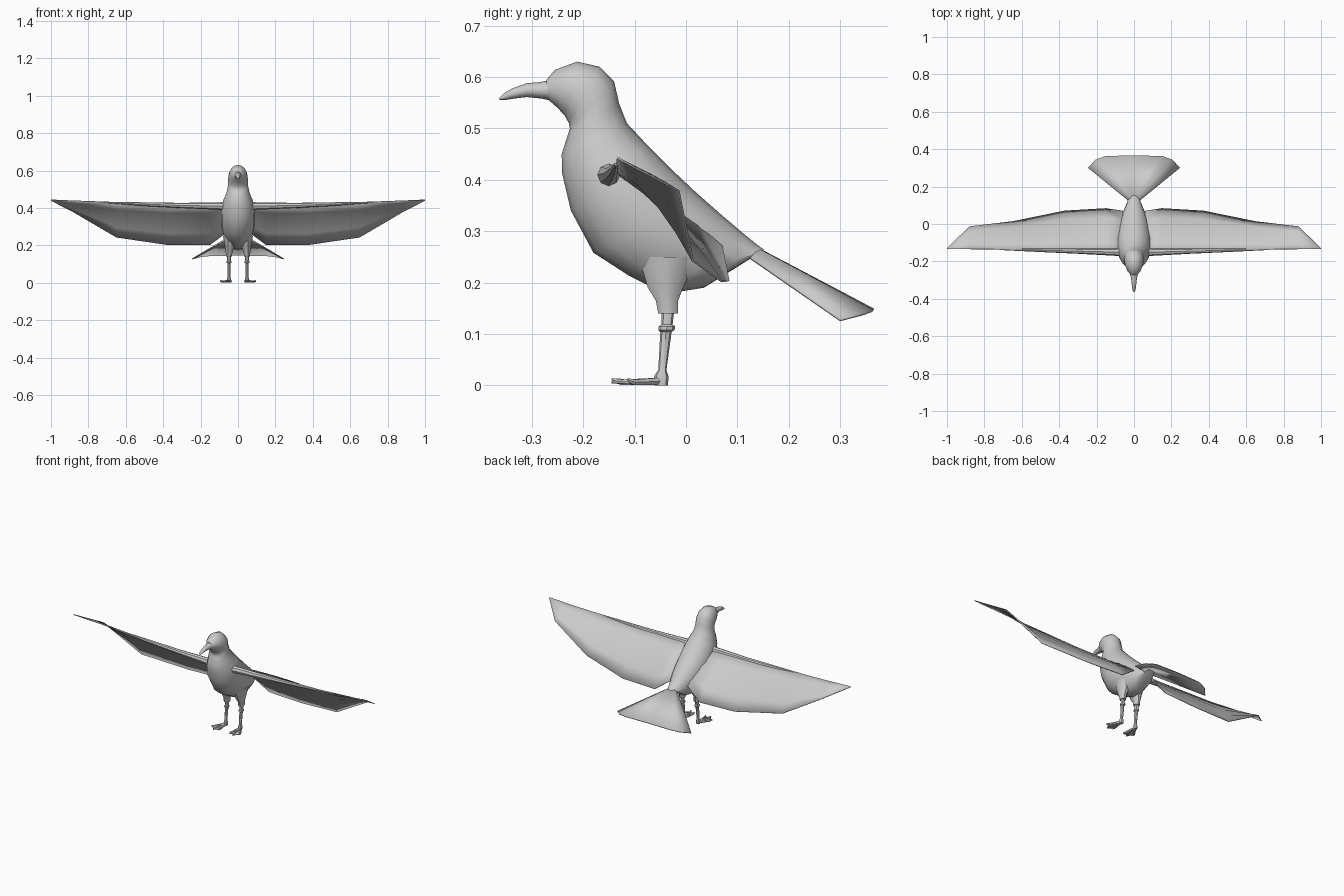
import bpy, math
from mathutils import Vector as V

if "Cube" in bpy.data.objects:
    bpy.data.objects.remove(bpy.data.objects["Cube"])

grey = bpy.data.materials.new("plain grey")
grey.diffuse_color = (0.6, 0.6, 0.6, 1)
grey.use_nodes = True
grey.node_tree.nodes["Principled BSDF"].inputs["Base Color"].default_value = grey.diffuse_color


def make(name, verts, faces, mirror=False, thick=0, angle=40):
    me = bpy.data.meshes.new(name)
    me.from_pydata([tuple(v) for v in verts], [], faces)
    ob = bpy.data.objects.new(name, me)
    bpy.context.collection.objects.link(ob)
    me.materials.append(grey)
    bpy.ops.object.select_all(action='DESELECT')
    ob.select_set(True)
    bpy.context.view_layer.objects.active = ob
    bpy.ops.object.mode_set(mode='EDIT')
    bpy.ops.mesh.select_all(action='SELECT')
    bpy.ops.mesh.normals_make_consistent(inside=False)
    bpy.ops.object.mode_set(mode='OBJECT')
    bpy.ops.object.shade_smooth_by_angle(angle=math.radians(angle))
    if thick:
        s = ob.modifiers.new("thickness", 'SOLIDIFY')
        s.thickness, s.offset = thick, 0
    if mirror:
        ob.modifiers.new("mirror", 'MIRROR')
    return ob


def loft(name, rings, n, **kw):
    """Skin rings given as (centre, half axis a, half axis b)."""
    verts, faces = [], []
    for c, a, b in rings:
        for i in range(n):
            t = math.tau * i / n
            verts.append(V(c) + V(a) * math.cos(t) + V(b) * math.sin(t))
    for r in range(len(rings) - 1):
        for i in range(n):
            j = (i + 1) % n
            faces.append((r * n + i, r * n + j, (r + 1) * n + j, (r + 1) * n + i))
    faces.append(tuple(range(n)))
    faces.append(tuple(range((len(rings) - 1) * n, len(rings) * n)))
    return make(name, verts, faces, **kw)


def profile_loft(name, sections, n):
    """Sections: upper y, z, lower y, z, half width."""
    rings = []
    for ty, tz, by, bz, w in sections:
        t, b = V((0, ty, tz)), V((0, by, bz))
        rings.append(((t + b) / 2, (t - b) / 2, (w, 0, 0)))
    return loft(name, rings, n)


# head and body in one skin, from the face to the tail root
profile_loft("body", [
    (-.272, .594, -.268, .556, .020), (-.255, .614, -.250, .540, .034),
    (-.212, .630, -.236, .525, .047), (-.168, .620, -.228, .510, .052),
    (-.140, .592, -.226, .500, .053), (-.130, .548, -.230, .488, .054),
    (-.115, .510, -.242, .450, .062), (-.072, .464, -.241, .412, .080),
    (-.030, .422, -.224, .340, .092), (.020, .375, -.180, .258, .092),
    (.070, .331, -.112, .214, .082), (.110, .297, -.040, .178, .063),
    (.138, .274, .035, .190, .045), (.152, .264, .120, .243, .028)], 16)

# hooked beak
profile_loft("beak", [
    (-.255, .596, -.255, .552, .026), (-.285, .590, -.280, .558, .018),
    (-.310, .588, -.310, .561, .014), (-.338, .578, -.335, .558, .011),
    (-.355, .568, -.353, .555, .008), (-.364, .558, -.362, .555, .003)], 10)

# fan tail, arched along the middle
rim = [(0, .365, .147), (.15, .363, .145), (.205, .343, .138), (.245, .300, .127)]
root = [(0, .135, .268), (.012, .135, .266), (.022, .130, .260), (.030, .125, .248)]
make("tail", root + rim, [(i, i + 1, i + 5, i + 4) for i in range(3)],
     mirror=True, thick=.005)

# wing sheet: leading edge and trailing edge at each station along the span
stations = [(.06, -.145, .42, .070, .270), (.15, -.143, .42, .083, .203),
            (.37, -.140, .42, .070, .202), (.65, -.136, .43, .013, .243),
            (.88, -.134, .438, -.014, .378), (1.0, -.134, .443, -.130, .440)]
pts, quads, cols = [], [], 4
for x, ly, lz, ty, tz in stations:
    for k in range(cols + 1):
        f = k / cols
        camber = .05 * math.sin(math.pi * f) * (lz - tz)
        pts.append((x, ly + (ty - ly) * f + camber, lz + (tz - lz) * f + camber))
for s in range(len(stations) - 1):
    for k in range(cols):
        a = s * (cols + 1) + k
        quads.append((a, a + 1, a + cols + 2, a + cols + 1))
make("wing", pts, quads, mirror=True, thick=.004)

# tapering wing arm along the leading edge
loft("wing_arm", [((x, y, z), (0, r, 0), (0, 0, r)) for x, y, z, r in [
    (.04, -.150, .408, .026), (.10, -.150, .410, .020), (.30, -.145, .413, .014),
    (.50, -.140, .420, .010), (.72, -.136, .430, .003)]], 8, mirror=True)


def upright(name, rows, n):
    """Upright part from rows of x, y, z, x radius, y radius."""
    return loft(name, [((x, y, z), (a, 0, 0), (0, b, 0)) for x, y, z, a, b in rows],
                n, mirror=True)


# feathered thigh, shank with knee ring, ankle
upright("thigh", [(.040, -.035, .25, .040, .060), (.045, -.040, .19, .025, .036),
                  (.048, -.037, .165, .018, .023), (.048, -.035, .14, .016, .020)], 10)
upright("shank", [(.048, -.035, .145, .010, .012), (.048, -.037, .118, .010, .011),
                  (.048, -.037, .115, .014, .016), (.048, -.038, .108, .014, .016),
                  (.048, -.039, .104, .009, .011), (.048, -.046, .03, .008, .008),
                  (.048, -.048, .018, .011, .014), (.048, -.048, 0, .010, .013)], 8)

# webbed foot plate with three toes
heel, tips = (.048, -.05), [(.037, -.135), (.066, -.145), (.095, -.115)]
web = [heel, tips[0], (.052, -.128), tips[1], (.078, -.122), tips[2]]
make("foot_web", [(x, y, .006) for x, y in web],
     [(0, i, i + 1) for i in range(1, 5)], mirror=True, thick=.004)
for i, (x, y) in enumerate(tips):
    d = V((x - heel[0], y - heel[1], 0))
    side = V((-d.y, d.x, 0)).normalized()
    h = V((*heel, 0))
    loft("toe_%d" % (i + 1), [(h + d * f + V((0, 0, z)), side * r, (0, 0, r)) for f, z, r in
         [(0, .008, .008), (.8, .006, .006), (.93, .009, .005), (1.0, .012, .001)]],
         6, mirror=True)
